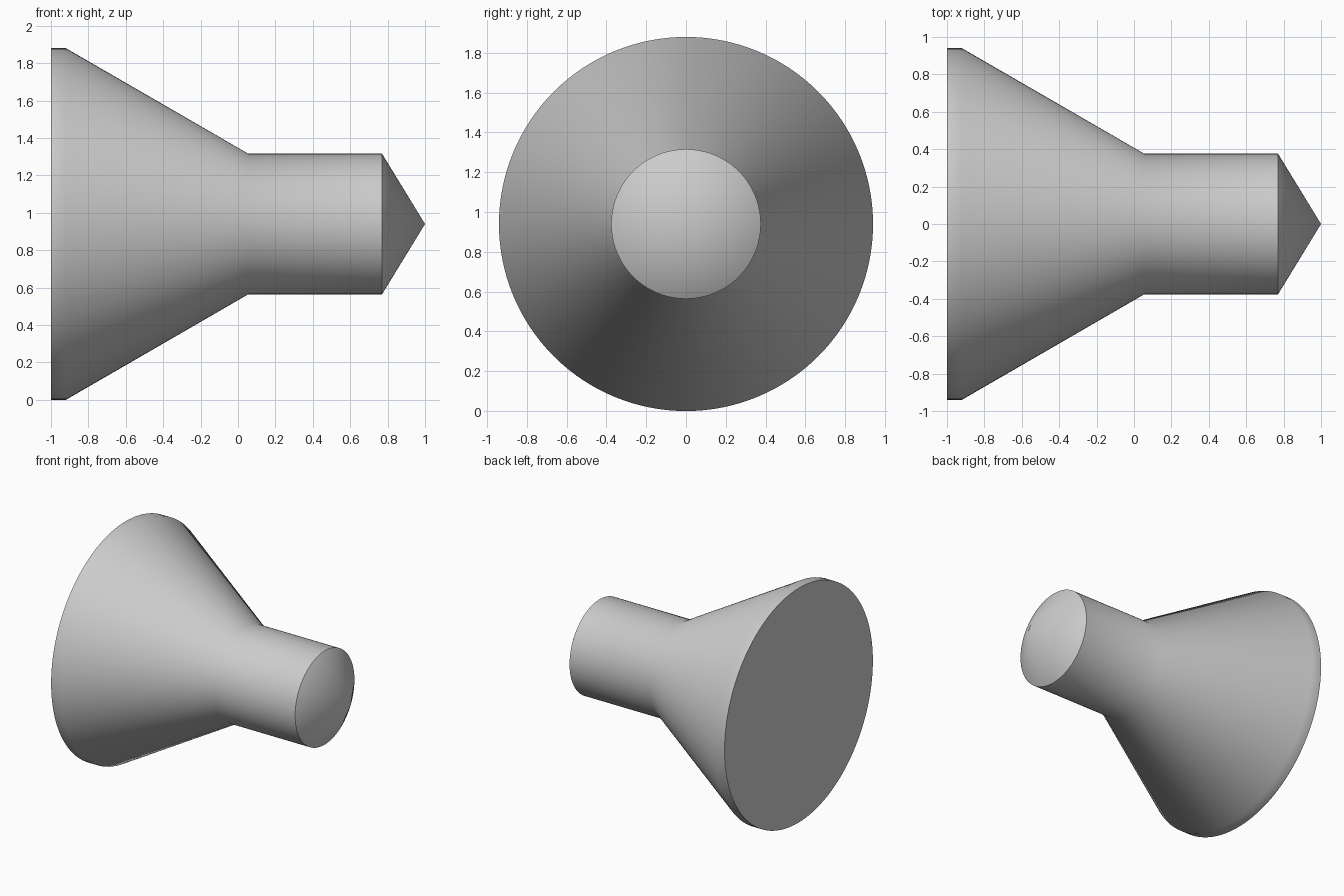
import bpy
import bmesh
from math import radians, tau
from mathutils import Matrix

SEGMENTS = 128
AXIS_HEIGHT = 0.94

default = bpy.data.objects.get("Cube")
if default:
    bpy.data.objects.remove(default, do_unlink=True)

# Single grey material
grey = bpy.data.materials.new("plain grey")
grey.use_nodes = True
colour = (0.6, 0.6, 0.6, 1.0)
grey.diffuse_color = colour
grey.node_tree.nodes["Principled BSDF"].inputs["Base Color"].default_value = colour

# Profile as (x, radius): flat head, short rim, flare, shank, pointed tip
profile = [(-1.0, 0.0), (-1.0, 0.94), (-0.92, 0.94),
           (0.055, 0.376), (0.77, 0.376), (1.0, 0.0)]

# Revolve the profile around the x axis
bm = bmesh.new()
verts = [bm.verts.new((x, 0, r)) for x, r in profile]
edges = [bm.edges.new(pair) for pair in zip(verts, verts[1:])]
bmesh.ops.spin(bm, geom=verts + edges, cent=(0, 0, 0), axis=(1, 0, 0),
               angle=tau, steps=SEGMENTS)
bmesh.ops.remove_doubles(bm, verts=bm.verts, dist=0.0001)
bmesh.ops.recalc_face_normals(bm, faces=bm.faces)
bmesh.ops.transform(bm, matrix=Matrix.Translation((0, 0, AXIS_HEIGHT)), verts=bm.verts)

mesh = bpy.data.meshes.new("countersunk_pin")
bm.to_mesh(mesh)
bm.free()
mesh.materials.append(grey)
pin = bpy.data.objects.new("countersunk_pin", mesh)
bpy.context.collection.objects.link(pin)

# Smooth the round walls and the flare, keep the head and tip edges crisp
bpy.ops.object.select_all(action="DESELECT")
pin.select_set(True)
bpy.context.view_layer.objects.active = pin
bpy.ops.object.shade_smooth_by_angle(angle=radians(40))
